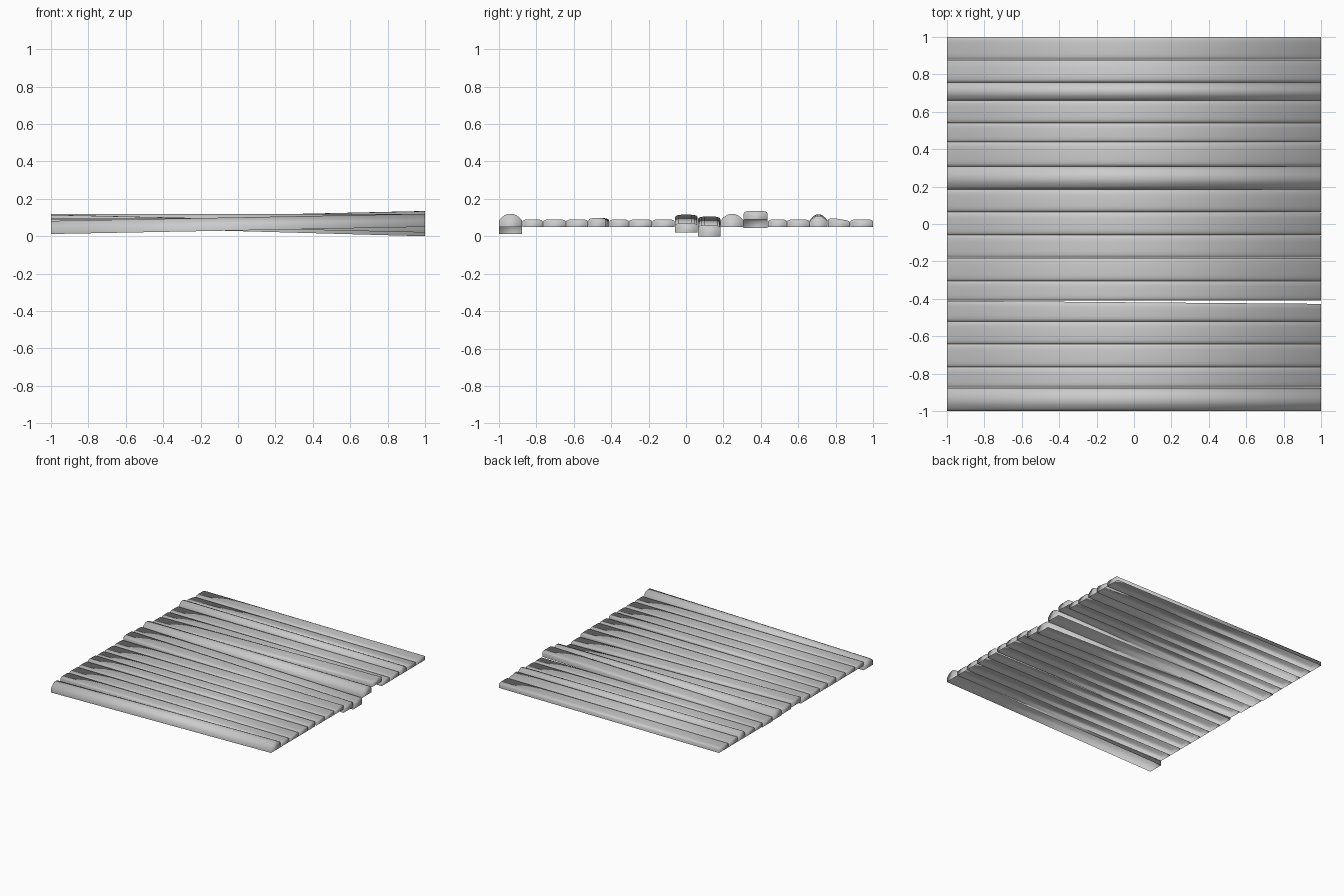
import bpy, bmesh

if "Cube" in bpy.data.objects:
    bpy.data.objects.remove(bpy.data.objects["Cube"])

# Open-bottomed cross-sections as (across 0..1, up 0..1), from back foot over the top to front foot
FLAT = [(1, 0), (1, 0.72), (0.96, 0.87), (0.86, 0.97),
        (0.72, 1), (0.28, 1), (0.14, 0.97), (0.04, 0.87), (0, 0.72), (0, 0)]
DOME = [(1, 0), (1, 0.5), (0.88, 0.72), (0.74, 0.9),
        (0.6, 1), (0.4, 1), (0.26, 0.9), (0.12, 0.72), (0, 0.5), (0, 0)]
SKEW = [(1, 0), (1, 0.5), (0.97, 0.64), (0.9, 0.73),
        (0.65, 0.85), (0.3, 1), (0.14, 1), (0.04, 0.9), (0, 0.75), (0, 0)]

# Seams between the boards, front to back
SEAMS = [-1, -0.875, -0.765, -0.642, -0.522, -0.41, -0.305, -0.18, -0.06,
         0.063, 0.185, 0.308, 0.437, 0.54, 0.66, 0.757, 0.878, 1]

# Exceptions: index -> (profile, left bottom, left height, right bottom, right height)
SPECIAL = {
    0: (DOME, 0.012, 0.07, 0.05, 0.07),
    4: (FLAT, 0.05, 0.047, 0.05, 0.047),
    8: (FLAT, 0.065, 0.05, 0.02, 0.05),
    9: (FLAT, 0.055, 0.05, 0.0, 0.06),
    10: (DOME, 0.05, 0.07, 0.05, 0.07),
    11: (FLAT, 0.045, 0.045, 0.09, 0.045),
    14: (DOME, 0.05, 0.067, 0.05, 0.058),
    15: (SKEW, 0.05, 0.046, 0.05, 0.046),
}


def board(name, profile, ends):
    """Loft one profile between two end rectangles (x, y0, y1, bottom, height)."""
    bm = bmesh.new()
    a, b = [[bm.verts.new((x, y0 + u * (y1 - y0), z + v * h)) for u, v in profile]
            for x, y0, y1, z, h in ends]
    for i in range(len(profile) - 1):      # sides and top; the underside stays open
        bm.faces.new((a[i], b[i], b[i + 1], a[i + 1]))
    bm.faces.new(a)                        # left end
    bm.faces.new(b[::-1])                  # right end
    bm.normal_update()
    if max(bm.faces, key=lambda f: f.normal.z * f.normal.z).normal.z < 0:
        bmesh.ops.reverse_faces(bm, faces=bm.faces)
    # soft shading runs over the ends as well
    for f in bm.faces:
        f.smooth = True
    mesh = bpy.data.meshes.new(name)
    bm.to_mesh(mesh)
    bm.free()
    obj = bpy.data.objects.new(name, mesh)
    bpy.context.collection.objects.link(obj)


# Row of floor boards, some warped or loose
for i, (y0, y1) in enumerate(zip(SEAMS, SEAMS[1:])):
    profile, zl, hl, zr, hr = SPECIAL.get(i, (FLAT, 0.05, 0.04, 0.05, 0.04))
    a, b = y0 + 0.0005 * (i > 0), y1 - 0.0005 * (i < len(SEAMS) - 2)
    right_back = -0.427 if i == 4 else b   # this board leaves a wedge-shaped gap
    board(f"floor_board_{i + 1:02d}", profile,
          [(-1, a, b, zl, hl), (1, a, right_back, zr, hr)])
